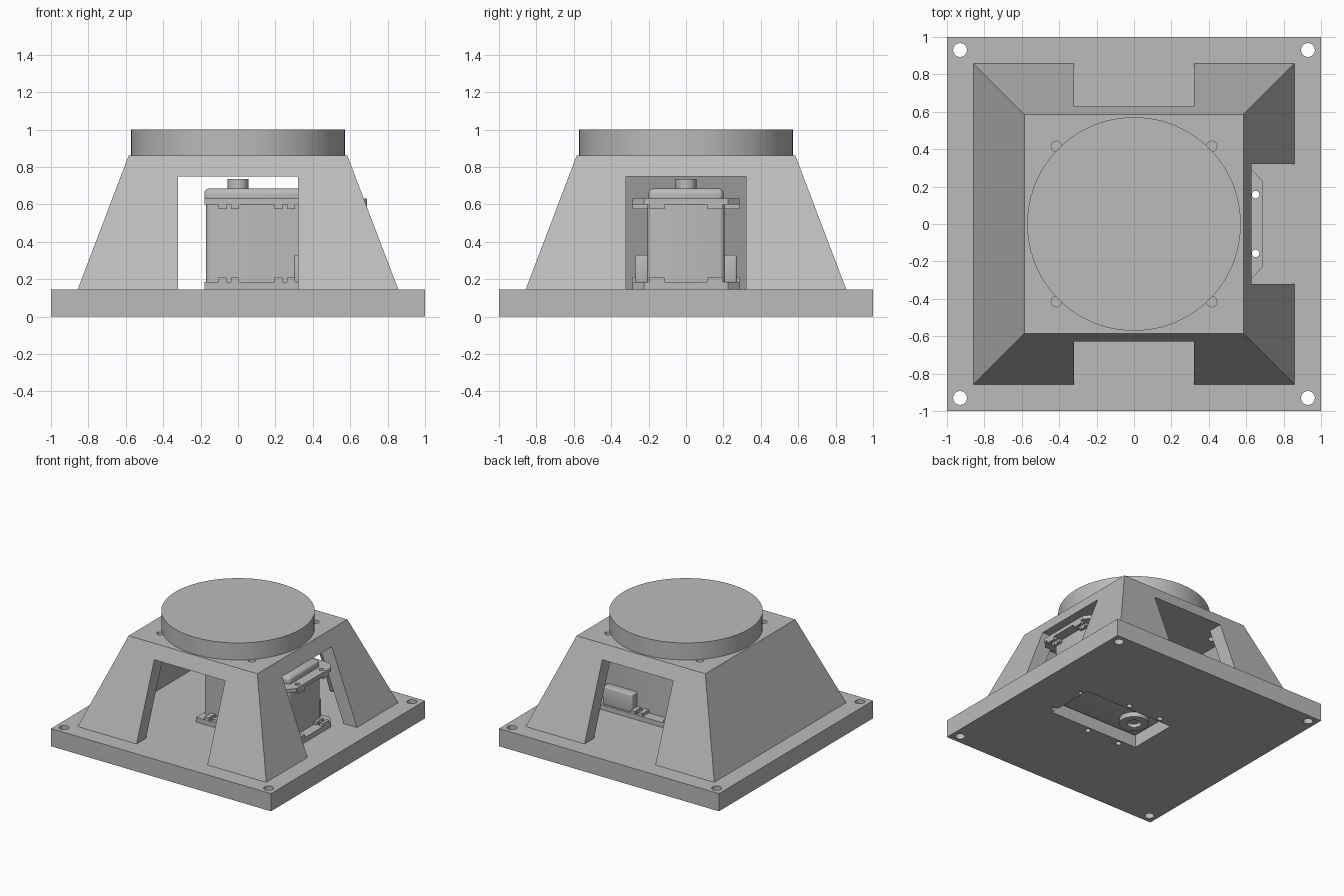
import bpy, bmesh, math

if "Cube" in bpy.data.objects:
    bpy.data.objects.remove(bpy.data.objects["Cube"], do_unlink=True)

grey = bpy.data.materials.new("plain_grey")
grey.use_nodes = True
colour = (0.5, 0.5, 0.5, 1)
grey.diffuse_color = colour
grey.node_tree.nodes["Principled BSDF"].inputs["Base Color"].default_value = colour


def finish(name, bm):
    bmesh.ops.recalc_face_normals(bm, faces=bm.faces)
    mesh = bpy.data.meshes.new(name)
    bm.to_mesh(mesh)
    bm.free()
    obj = bpy.data.objects.new(name, mesh)
    bpy.context.collection.objects.link(obj)
    mesh.materials.append(grey)
    return obj


def prism(name, outline, z0, z1, scale=1.0):
    """Extrude an outline upwards, optionally tapering it."""
    bm = bmesh.new()
    low = [bm.verts.new((x, y, z0)) for x, y in outline]
    high = [bm.verts.new((x * scale, y * scale, z1)) for x, y in outline]
    bm.faces.new(low)
    bm.faces.new(high)
    n = len(low)
    for i in range(n):
        j = (i + 1) % n
        bm.faces.new((low[i], low[j], high[j], high[i]))
    return finish(name, bm)


def box(name, x0, x1, y0, y1, z0, z1):
    return prism(name, [(x0, y0), (x1, y0), (x1, y1), (x0, y1)], z0, z1)


def square(h):
    return [(-h, -h), (h, -h), (h, h), (-h, h)]


def cylinder(name, x, y, r, z0, z1, sides=32):
    ring = [(x + r * math.cos(i * math.tau / sides), y + r * math.sin(i * math.tau / sides))
            for i in range(sides)]
    return prism(name, ring, z0, z1)


def smooth(obj):
    bpy.ops.object.select_all(action='DESELECT')
    obj.select_set(True)
    bpy.context.view_layer.objects.active = obj
    bpy.ops.object.shade_smooth_by_angle(angle=math.radians(35))


def bake(obj):
    """Replace the mesh by its modified result."""
    graph = bpy.context.evaluated_depsgraph_get()
    mesh = bpy.data.meshes.new_from_object(obj.evaluated_get(graph))
    obj.modifiers.clear()
    obj.data = mesh


def cut(obj, cutters):
    for c in cutters:
        c.hide_render = True
        m = obj.modifiers.new("cut", 'BOOLEAN')
        m.operation = 'DIFFERENCE'
        m.solver = 'EXACT'
        m.object = c
    bake(obj)
    for c in cutters:
        bpy.data.objects.remove(c, do_unlink=True)


def round_edges(obj, width, vertical_only=False):
    bm = bmesh.new()
    bm.from_mesh(obj.data)
    edges = [e for e in bm.edges
             if not vertical_only or abs(e.verts[0].co.z - e.verts[1].co.z) > 0.01]
    bmesh.ops.bevel(bm, geom=edges, offset=width, segments=3, profile=0.5, affect='EDGES')
    bm.to_mesh(obj.data)
    bm.free()
    smooth(obj)


CORNERS = [(sx, sy) for sx in (-1, 1) for sy in (-1, 1)]
LUGS = [(x, s * y) for x, y in ((-0.05, 0.243), (0.25, 0.243), (0.65, 0.157)) for s in (-1, 1)]
BASE, DECK, CEILING = 0.145, 0.86, 0.75


def lug_drills(r):
    return [cylinder("lug_drill", x, y, r, -0.1, 0.7, 20) for x, y in LUGS]


# Base plate with corner holes, motor pocket and mounting holes
base = box("base_plate", -1, 1, -1, 1, 0, BASE)
cut(base, [cylinder("corner_drill", sx * 0.93, sy * 0.93, 0.037, -0.1, 0.3) for sx, sy in CORNERS]
    + [box("pocket_cutter", -0.185, 0.635, -0.205, 0.205, -0.1, 0.3)] + lug_drills(0.022))
smooth(base)

# Hollow tapered housing, open on three sides
housing = prism("tapered_housing", square(0.857), BASE, DECK, 0.585 / 0.857)
slope = (0.857 - 0.585) / (DECK - BASE)
low, high = 0.735 + slope * 0.05, 0.735 - slope * (CEILING - BASE)
cut(housing, [
    prism("cavity_cutter", square(low), BASE - 0.05, CEILING, high / low),
    box("front_back_window_cutter", -0.322, 0.322, -1.1, 1.1, BASE - 0.06, CEILING - 0.001),
    box("side_window_cutter", 0, 1.1, -0.322, 0.322, BASE - 0.06, CEILING - 0.002),
] + [cylinder("deck_drill", sx * 0.415, sy * 0.415, 0.028, 0.6, 1.0, 24) for sx, sy in CORNERS])
smooth(housing)

# Round turntable
smooth(cylinder("turntable", 0, 0, 0.571, DECK, 1.0, 96))

# Motor body, end caps and shaft
body = box("motor_body", -0.17, 0.61, -0.205, 0.205, 0.15, 0.625)
round_edges(body, 0.025, True)
for name, z0, z1 in (("motor_top_cap", 0.61, 0.685), ("motor_bottom_cap", 0.085, 0.165)):
    round_edges(box(name, -0.18, 0.61, -0.2, 0.2, z0, z1), 0.025)
smooth(cylinder("motor_shaft", 0, 0, 0.055, 0.68, 0.735))

# Lower horn ring under the motor
horn = cylinder("lower_horn", 0, 0, 0.11, 0.045, 0.09, 40)
cut(horn, [cylinder("horn_drill", 0, 0, 0.055, 0, 0.075)])
smooth(horn)

# Mounting flanges with nuts on their inner faces
flange_outline = [(-0.18, -0.287), (0.635, -0.287), (0.69, -0.225),
                  (0.69, 0.225), (0.635, 0.287), (-0.18, 0.287)]
for side, z0, z1, n0, n1 in (("lower", BASE, 0.185, 0.185, 0.21), ("upper", 0.6, 0.63, 0.575, 0.6)):
    flange = prism(side + "_flange", flange_outline, z0, z1)
    cut(flange, lug_drills(0.02))
    smooth(flange)
    for i, (x, y) in enumerate(LUGS):
        w = 0.055 if i < 4 else 0.04
        nut = box(f"{side}_nut_{i + 1}", x - w, x + w, y - 0.042, y + 0.042, n0, n1)
        cut(nut, [cylinder("nut_drill", x, y, 0.02, 0, 0.8, 20),
                  box("nut_slot", x - 0.012, x + 0.012, y - 0.1, y + 0.1, n0 - 0.1, n1 + 0.1)])

# Cable connectors on both sides of the motor
for name, s in (("right_connector", -1), ("left_connector", 1)):
    y0, y1 = sorted((s * 0.19, s * 0.272))
    round_edges(box(name, 0.3, 0.57, y0, y1, 0.18, 0.33), 0.01)
